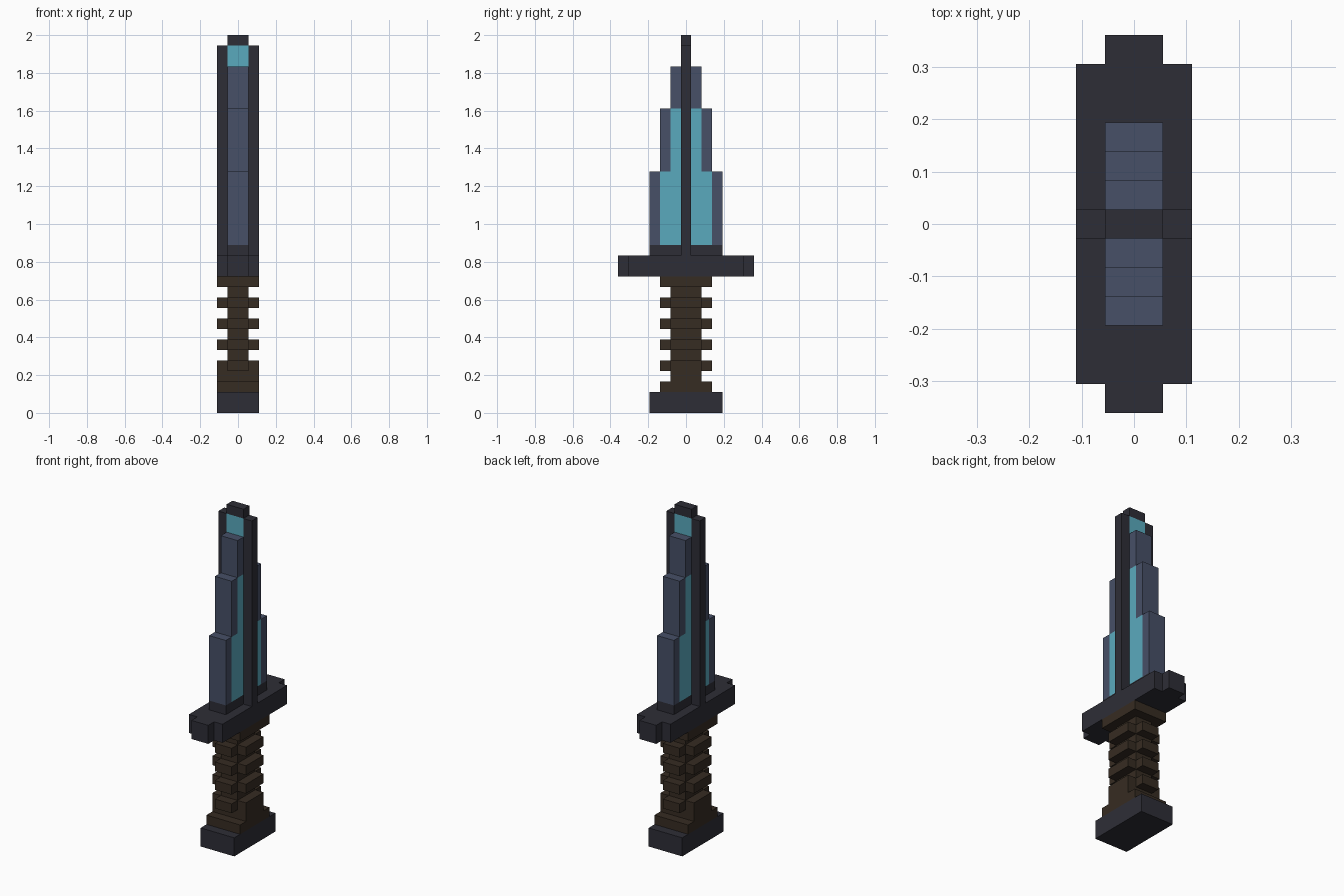
import bpy
import bmesh
from mathutils import Vector

U = 2 / 36  # one block of the model

if "Cube" in bpy.data.objects:
    bpy.data.objects.remove(bpy.data.objects["Cube"], do_unlink=True)


def material(name, r, g, b):
    mat = bpy.data.materials.new(name)
    mat.use_nodes = True
    mat.diffuse_color = (r, g, b, 1)
    mat.node_tree.nodes["Principled BSDF"].inputs["Base Color"].default_value = (r, g, b, 1)
    return mat


dark = material("dark metal", 0.027, 0.027, 0.037)
slate = material("slate blue", 0.063, 0.080, 0.136)
cyan = material("cyan", 0.102, 0.402, 0.515)
brown = material("brown grip", 0.037, 0.025, 0.016)


def box(name, mat, x, y, z, mirror=None):
    """Box from (min, max) ranges in blocks, optionally mirrored on X or Y."""
    low, high = (Vector(corner) * U for corner in zip(x, y, z))
    bm = bmesh.new()
    bmesh.ops.create_cube(bm, size=1)
    for v in bm.verts:
        v.co = (low + high) / 2 + v.co * (high - low)
    mesh = bpy.data.meshes.new(name)
    bm.to_mesh(mesh)
    bm.free()
    mesh.materials.append(mat)
    obj = bpy.data.objects.new(name, mesh)
    bpy.context.collection.objects.link(obj)
    if mirror:
        mod = obj.modifiers.new("Mirror", "MIRROR")
        mod.use_axis = [axis == mirror for axis in "XYZ"]
    return obj


def centred(name, mat, half_x, half_y, z):
    return box(name, mat, (-half_x, half_x), (-half_y, half_y), z)


# Pommel and grip
centred("pommel", dark, 2, 3.5, (0, 2))
centred("grip_bottom_collar", brown, 2, 2.5, (2, 3))
centred("grip_core", brown, 1, 1.5, (3, 12))
centred("grip_top_collar", brown, 2, 2.5, (12, 13))

# Cross-shaped grip ridges; the lowest side ridge is taller
for z in range(4, 11, 2):
    box("grip_end_ridge", brown, (-1, 1), (1.5, 2.5), (z, z + 1), "Y")
    box("grip_side_ridge", brown, (1, 2), (-1.5, 1.5), (3 if z == 4 else z, z + 1), "X")

# Guard
centred("guard", dark, 2, 5.5, (13, 15))
box("guard_tip", dark, (-1, 1), (5.5, 6.5), (13, 15), "Y")
box("blade_base", dark, (-1, 1), (0.5, 3.5), (15, 16), "Y")

# Central spine with a glowing core
box("spine_rail", dark, (1, 2), (-0.5, 0.5), (15, 35), "X")
centred("spine_core", cyan, 1, 0.5, (15, 35))
centred("spine_cap", dark, 1, 0.5, (35, 36))

# Stepped blade edges and the cyan panels inside them
for y, bottom, top in ((0.5, 29, 33), (1.5, 23, 29), (2.5, 16, 23)):
    box("blade_edge", slate, (-1, 1), (y, y + 1), (bottom, top), "Y")
    if bottom > 16:
        box("blade_panel", cyan, (-1, 1), (y, y + 1), (16, bottom), "Y")
